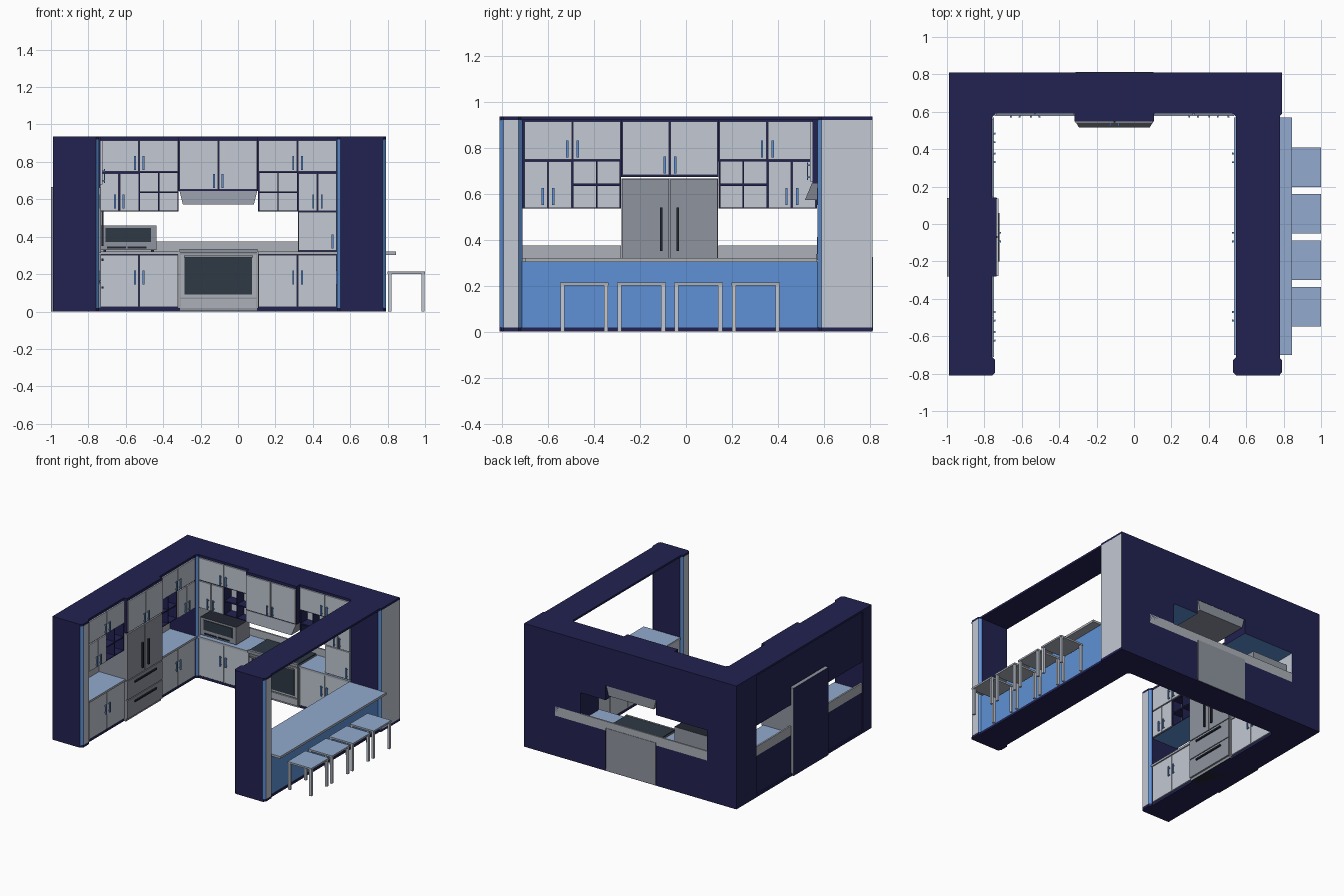
import bpy, bmesh, math
from mathutils import Matrix, Vector

if "Cube" in bpy.data.objects:
    bpy.data.objects.remove(bpy.data.objects["Cube"])


def lin(c):
    c /= 255
    return c / 12.92 if c <= 0.04045 else ((c + 0.055) / 1.055) ** 2.4


COLOURS = {
    "navy": (34, 34, 82), "cabinet_grey": (194, 200, 211), "blue": (94, 145, 214),
    "counter_blue": (146, 171, 207), "edge_grey": (172, 177, 184), "fridge_grey": (143, 148, 159),
    "glass": (46, 57, 68), "dark_metal": (34, 38, 50),
}
MATS = {}
for n, rgb in COLOURS.items():
    MATS[n] = bpy.data.materials.new(n)
    MATS[n].diffuse_color = (*[lin(c) for c in rgb], 1)

WORLD = Matrix.Identity(4)


def finish(name, bm, mat, rule):
    """rule(normal) returns a colour name, or None for the main colour"""
    bmesh.ops.recalc_face_normals(bm, faces=bm.faces)
    bm.normal_update()
    names = [mat]
    if rule:
        for f in bm.faces:
            c = rule(f.normal) or mat
            if c not in names:
                names.append(c)
            f.material_index = names.index(c)
    me = bpy.data.meshes.new(name)
    bm.to_mesh(me)
    bm.free()
    for c in names:
        me.materials.append(MATS[c])
    ob = bpy.data.objects.new(name, me)
    bpy.context.collection.objects.link(ob)
    return ob


def box(name, x, y, z, mat, rule=None, frame=WORLD):
    bm = bmesh.new()
    bmesh.ops.create_cube(bm, size=1)
    r = [sorted(x), sorted(y), sorted(z)]
    for v in bm.verts:
        v.co = frame @ Vector([r[i][0] if v.co[i] < 0 else r[i][1] for i in range(3)])
    return finish(name, bm, mat, rule)


def prism(name, pts, z0, z1, mat, rule=None):
    bm = bmesh.new()
    f = bm.faces.new([bm.verts.new((px, py, z0)) for px, py in pts])
    up = bmesh.ops.extrude_face_region(bm, geom=[f])["geom"]
    for v in up:
        if isinstance(v, bmesh.types.BMVert):
            v.co.z = z1
    return finish(name, bm, mat, rule)


def top_blue(n):
    return "counter_blue" if n.z > 0.9 else None


def under_blue(n):
    return "blue" if n.z < -0.9 else None


# ---- cabinet doors and handles (local frame: u along, v into the cabinet) ----
def door(F, u, z, v=0.0, handle=None, hz=None):
    u = sorted(u)
    box("door", (u[0] + .003, u[1] - .003), (v - .006, v + .004), (z[0] + .003, z[1] - .003),
        "cabinet_grey", frame=F)
    if handle is not None:
        box("handle", (handle - .005, handle + .005), (v - .02, v - .014), (hz, hz + .075), "blue", frame=F)
        for k in (.008, .06):
            box("handle_post", (handle - .004, handle + .004), (v - .015, v - .005), (hz + k, hz + k + .007),
                "blue", frame=F)


def door_pair(F, u0, u1, z, v, hz):
    m = (u0 + u1) / 2
    door(F, (u0, m), z, v, m - .023, hz)
    door(F, (m, u1), z, v, m + .023, hz)


def run(F, mid_v, mid_z):
    D = .22
    for s in (-1, 1):
        a, b, c = .212 * s, .425 * s, .64 * s
        # base cabinets and counter
        box("base_cabinet", (a, c), (.004, D), (.018, .305), "navy", frame=F)
        door_pair(F, *sorted((a, .635 * s)), (.02, .305), 0, .145)
        box("counter", (a, c), (-.012, D), (.305, .32), "edge_grey", top_blue, F)
        box("backsplash", (a, c), (D - .012, D), (.32, .375), "edge_grey", None, F)
        # upper cabinets
        box("upper_cabinet", (a, c), (.004, D), (.74, .92), "navy", None, F)
        door_pair(F, *sorted((a, .635 * s)), (.745, .917), 0, .757)
        box("upper_cabinet_low", (b, c), (.004, D), (.535, .74), "navy", under_blue, F)
        door_pair(F, *sorted((b, .635 * s)), (.535, .742), 0, .55)
        # open cubbies, two by two
        box("cubby_back", (a, b), (.085, D), (.535, .74), "navy", under_blue, F)
        box("cubby_lining", (a, b), (.08, .085), (.54, .74), "cabinet_grey", None, F)
        box("cubby_floor", (a, b), (0, .085), (.535, .54), "navy", under_blue, F)
        box("cubby_shelf", (a, b), (0, .085), (.634, .643), "navy", None, F)
        for u in (a + .004 * s, (a + b) / 2, b - .002 * s):
            box("cubby_divider", (u - .003, u + .003), (0, .085), (.54, .74), "navy", None, F)
    # middle cabinet over the appliance
    box("middle_cabinet", (-.212, .212), (mid_v + .004, D), (mid_z, .935), "navy", None, F)
    door_pair(F, -.21, .21, (mid_z + .005, .917), mid_v, mid_z + .015)


BACK = Matrix.Translation((-.105, .59, 0))
LEFT = Matrix.Translation((-.76, -.07, 0)) @ Matrix.Rotation(math.pi / 2, 4, "Z")
RIGHT = Matrix.Translation((.545, -.07, 0)) @ Matrix.Rotation(-math.pi / 2, 4, "Z")
run(BACK, -.045, .645)
run(LEFT, -.03, .672)

# counter-standing cabinet in the back right corner
box("counter_cabinet", (.425, .64), (.004, .22), (.32, .535), "navy", None, BACK)
door(BACK, (.425, .635), (.323, .535), 0, .61, .337)
box("range_backsplash", (-.212, .212), (.208, .22), (.32, .375), "edge_grey", None, BACK)

# ---- bar side: base cabinets, blue panel, counter ----
box("bar_base", (-.645, .645), (.004, .225), (.018, .305), "navy", None, RIGHT)
for k in (-1, 0, 1):
    door_pair(RIGHT, .423 * k - .21, .423 * k + .21, (.02, .305), 0, .145)
box("bar_panel", (.768, .776), (-.715, .572), (.018, .305), "blue")
box("bar_counter", (.535, .845), (-.70, .57), (.303, .32), "edge_grey", top_blue)

# ---- ceiling and plinth slabs ----
for nm, z in (("plinth", (0, .018)), ("ceiling", (.92, .935))):
    box(nm + "_left", (-.99, -.76), (-.81, .81), z, "navy")
    box(nm + "_back", (-.99, .78), (.59, .81), z, "navy")
    box(nm + "_right", (.545, .78), (-.81, .81), z, "navy")


# ---- chamfered columns ----
def column(name, x0, x1, y0, y1, cuts, c=.017):
    pts = []
    for i, (x, y, dx, dy) in enumerate(((x0, y0, 1, 1), (x1, y0, -1, 1), (x1, y1, -1, -1), (x0, y1, 1, -1))):
        if i in cuts:
            p = [(x, y + dy * c), (x + dx * c, y)]
            pts += p if i % 2 == 0 else p[::-1]
        else:
            pts.append((x, y))

    def rule(n):
        if abs(n.x) > .9:
            return "cabinet_grey" if n.x > 0 or x0 > 0 else "navy"
        return "blue" if abs(n.x) > .3 else None
    prism(name + "_bottom", pts, 0, .018, "navy")
    prism(name, pts, .018, .92, "navy", rule)
    prism(name + "_top", pts, .92, .935, "navy")


column("left_end_column", -.99, -.742, -.81, -.71, (1, 2))
column("right_end_column", .53, .79, -.81, -.71, (0, 1, 2, 3))
column("left_corner_column", -.99, -.742, .572, .81, (1,))
column("right_corner_column", .53, .79, .572, .81, (0, 1))

# ---- fridge ----
box("fridge_body", (-1, -.745), (-.28, .14), (0, .665), "fridge_grey",
    lambda n: "navy" if n.x < -.9 else ("dark_metal" if n.z < -.9 else None))
for y in ((-.278, -.073), (-.067, .138)):
    box("fridge_door", (-.746, -.732), y, (.312, .663), "fridge_grey")
for z in ((.02, .158), (.164, .306)):
    box("fridge_drawer", (-.746, -.732), (-.278, .138), z, "fridge_grey")
    box("drawer_handle", (-.73, -.72), (-.2, .06), (z[1] - .035, z[1] - .023), "dark_metal")
for y in (-.108, -.036):
    box("fridge_handle", (-.73, -.718), (y - .006, y + .006), (.35, .54), "dark_metal")

# ---- range ----
box("range_body", (-.314, .104), (.578, .813), (.004, .325), "fridge_grey")
box("cooktop", (-.31, .1), (.575, .79), (.325, .333), "glass")
box("range_control", (-.314, .104), (.565, .578), (.312, .335), "fridge_grey")
box("oven_door", (-.308, .098), (.57, .578), (.075, .305), "edge_grey")
box("oven_window", (-.285, .075), (.566, .571), (.09, .288), "glass")
box("oven_handle", (-.29, .08), (.55, .56), (.29, .3), "fridge_grey")
box("range_drawer", (-.308, .098), (.57, .578), (.018, .068), "edge_grey")

# ---- range hood, tapering upwards ----
bm = bmesh.new()
bmesh.ops.create_cube(bm, size=1)
for v in bm.verts:
    low = v.co.z < 0
    x, y = (.19 if low else .208), (.517 if low else .547)
    v.co = (-.105 + math.copysign(x, v.co.x), y if v.co.y < 0 else .808, .572 if low else .645)
finish("range_hood", bm, "fridge_grey", None)

# ---- microwave ----
box("microwave", (-.735, -.435), (.60, .76), (.328, .46), "fridge_grey",
    lambda n: "dark_metal" if n.z > .9 else None)
box("microwave_window", (-.708, -.465), (.595, .602), (.372, .446), "glass")
for x in (-.70, -.59):
    box("microwave_button", (x, x + .1), (.595, .602), (.338, .348), "dark_metal")
for x in (-.72, -.465):
    box("microwave_foot", (x, x + .015), (.62, .74), (.32, .328), "dark_metal")

# ---- bar stools ----
for y0 in (-.548, -.3, -.052, .197):
    y1 = y0 + .212
    box("stool_seat", (.8, 1), (y0, y1), (.2, .213), "edge_grey", top_blue)
    for x in (.803, .98):
        for y in (y0 + .002, y1 - .02):
            box("stool_leg", (x, x + .017), (y, y + .018), (0, .2), "cabinet_grey")

for m in bpy.data.materials:
    if m.users and not m.is_grease_pencil:
        m.use_nodes = True
        m.node_tree.nodes["Principled BSDF"].inputs["Base Color"].default_value = m.diffuse_color
